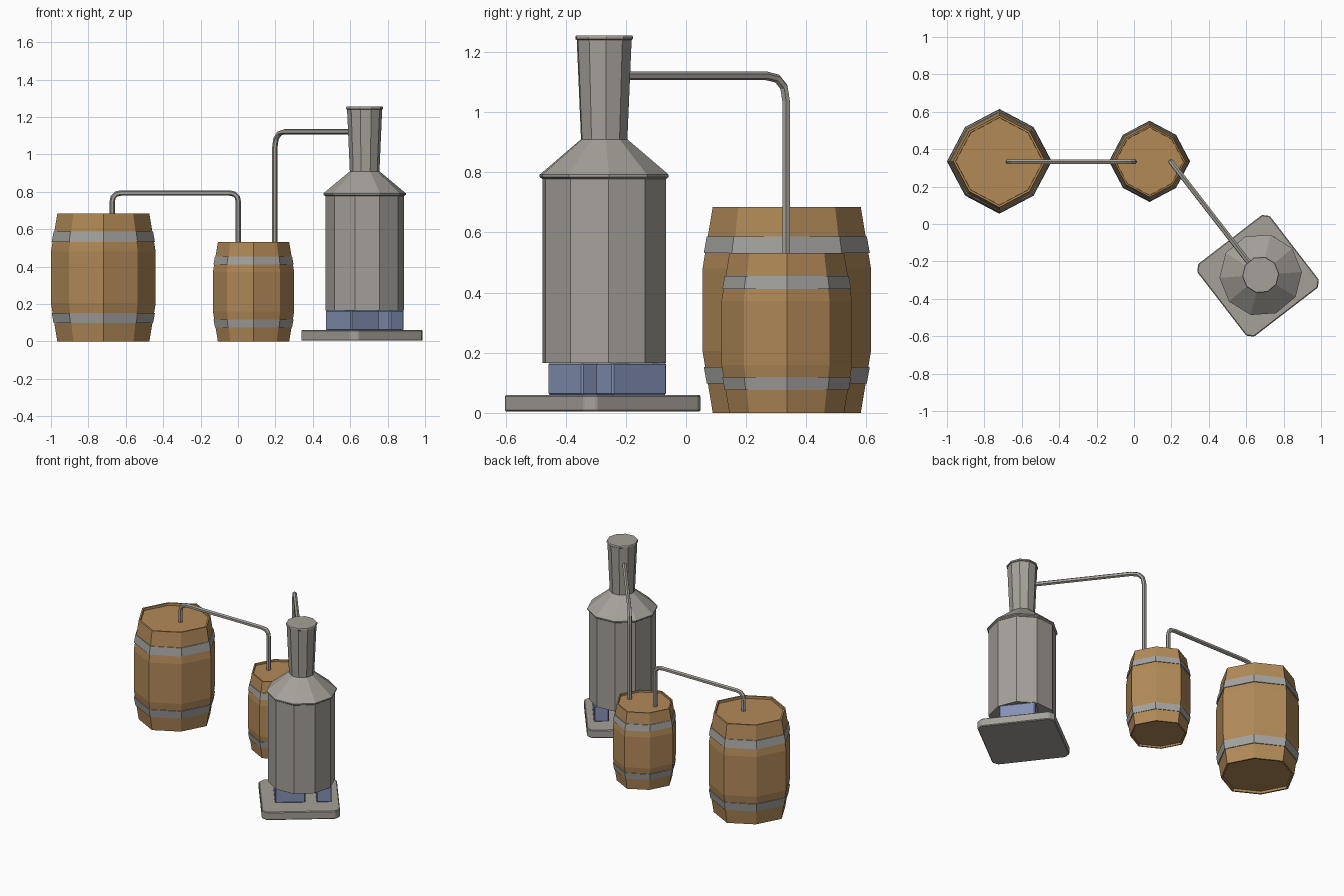
import bpy, bmesh, math
from mathutils import Vector, Matrix

if "Cube" in bpy.data.objects:
    bpy.data.objects.remove(bpy.data.objects["Cube"])


def material(name, rgb):
    m = bpy.data.materials.new(name)
    m.diffuse_color = (*rgb, 1)
    m.use_nodes = True
    m.node_tree.nodes["Principled BSDF"].inputs["Base Color"].default_value = m.diffuse_color
    return m


WOOD = material("barrel wood", (0.445, 0.255, 0.098))
STEEL = material("hoop steel", (0.37, 0.365, 0.35))
METAL = material("still metal", (0.375, 0.355, 0.322))
BLUE = material("blue block", (0.235, 0.285, 0.46))


def finish(name, bm, mat, loc=(0, 0, 0), rot=0.0):
    bmesh.ops.recalc_face_normals(bm, faces=bm.faces)
    me = bpy.data.meshes.new(name)
    bm.to_mesh(me)
    bm.free()
    me.materials.append(mat)
    ob = bpy.data.objects.new(name, me)
    ob.location = loc
    ob.rotation_euler.z = rot
    bpy.context.collection.objects.link(ob)
    return ob


def lathe(name, profile, sides, mat, loc, rot=0.0, squash=1.0, ring=False):
    """Turn (radius, z) points; every second corner is scaled by squash."""
    bm = bmesh.new()
    loops = []
    for r, z in profile:
        loop = []
        for i in range(sides):
            a = 2 * math.pi * i / sides
            q = r * (squash if i % 2 else 1)
            loop.append(bm.verts.new((q * math.cos(a), q * math.sin(a), z)))
        loops.append(loop)
    pairs = list(zip(loops, loops[1:]))
    if ring:
        pairs.append((loops[-1], loops[0]))
    for lo, hi in pairs:
        for i in range(sides):
            j = (i + 1) % sides
            bm.faces.new((lo[i], lo[j], hi[j], hi[i]))
    if not ring:
        bm.faces.new(loops[0])
        bm.faces.new(loops[-1])
    return finish(name, bm, mat, loc, rot)


def block(name, size, centre, mat, loc, rot, bevel, corner=0.0):
    """Box with optional large vertical corner cuts and small edge bevels."""
    bm = bmesh.new()
    bmesh.ops.create_cube(bm, size=1, matrix=Matrix.Translation(centre) @ Matrix.Diagonal((*size, 1)))
    if corner:
        upright = [e for e in bm.edges if abs(e.verts[0].co.z - e.verts[1].co.z) > 1e-4]
        bmesh.ops.bevel(bm, geom=upright, offset=corner, segments=1, affect='EDGES')
    bmesh.ops.bevel(bm, geom=bm.edges[:], offset=bevel, segments=1, affect='EDGES')
    return finish(name, bm, mat, loc, rot)


def pipe(name, points, bend, radius=0.0145):
    pts = [Vector(p) for p in points]
    path = [pts[0]]
    for a, b, c in zip(pts, pts[1:], pts[2:]):
        p, q = b + (a - b).normalized() * bend, b + (c - b).normalized() * bend
        for k in range(4):
            t = k / 3
            path.append(p * (1 - t) ** 2 + b * 2 * t * (1 - t) + q * t * t)
    path.append(pts[-1])
    cu = bpy.data.curves.new(name, 'CURVE')
    cu.dimensions = '3D'
    cu.bevel_depth = radius
    cu.bevel_resolution = 1
    cu.use_fill_caps = True
    sp = cu.splines.new('POLY')
    sp.points.add(len(path) - 1)
    for s, p in zip(sp.points, path):
        s.co = (*p, 1)
    sp.use_smooth = False
    cu.materials.append(METAL)
    bpy.context.collection.objects.link(bpy.data.objects.new(name, cu))


def barrel(name, x, y, s):
    h = 0.685
    half = [(0.233, 0.016), (0.234, 0), (0.246, 0), (0.28, 0.205)]
    prof = half + [(r, h - z) for r, z in reversed(half)]
    lathe(name, [(r * s, z * s) for r, z in prof], 8, WOOD, (x, y, 0), 0, 0.925)
    # hoops near the bottom and top
    hoop = [(0.24, 0.082), (0.266, 0.082), (0.276, 0.14), (0.24, 0.14)]
    hoop = [(0.24, 0.098), (0.266, 0.098), (0.276, 0.153), (0.24, 0.153)]
    for tag, flip in (("lower", False), ("upper", True)):
        p = [(r * s, ((h - z) if flip else z) * s) for r, z in hoop]
        lathe(f"{name}_{tag}_hoop", p, 8, STEEL, (x, y, 0), 0, 0.935, ring=True)


barrel("large_barrel", -0.72, 0.335, 1.0)
barrel("small_barrel", 0.083, 0.335, 0.775)

# still: pot, shoulder and chimney
still = (0.677, -0.272, 0)
turn = math.radians(4)
lathe("still_pot", [(0.211, 0.166), (0.211, 0.785)], 10, METAL, still, turn)
lathe("still_shoulder", [(0.212, 0.778), (0.221, 0.784), (0.221, 0.792), (0.079, 0.91)],
      10, METAL, still, turn)
lathe("still_chimney", [(0.079, 0.9), (0.094, 1.24), (0.099, 1.243), (0.099, 1.25), (0.096, 1.255)],
      10, METAL, still, turn)

# turned base plate and the two blocks under the pot
tilt = math.radians(37.6)
block("base_plate", (0.49, 0.49, 0.056), (0, 0, 0.032), METAL, (0.663, -0.277, 0), tilt, 0.005, 0.03)
for name, u0, u1 in (("wide_support", -0.178, 0.012), ("narrow_support", 0.083, 0.178)):
    block(name, (u1 - u0, 0.228, 0.108), ((u0 + u1) / 2, 0, 0.113), BLUE,
          (0.677, -0.262, 0), tilt, 0.006)

# connecting pipes
pipe("barrel_pipe", [(-0.673, 0.333, 0.66), (-0.673, 0.333, 0.794),
                     (0.002, 0.333, 0.794), (0.002, 0.333, 0.51)], 0.05)
pipe("still_pipe", [(0.197, 0.333, 0.51), (0.197, 0.333, 1.121), (0.625, -0.22, 1.121)], 0.085)
